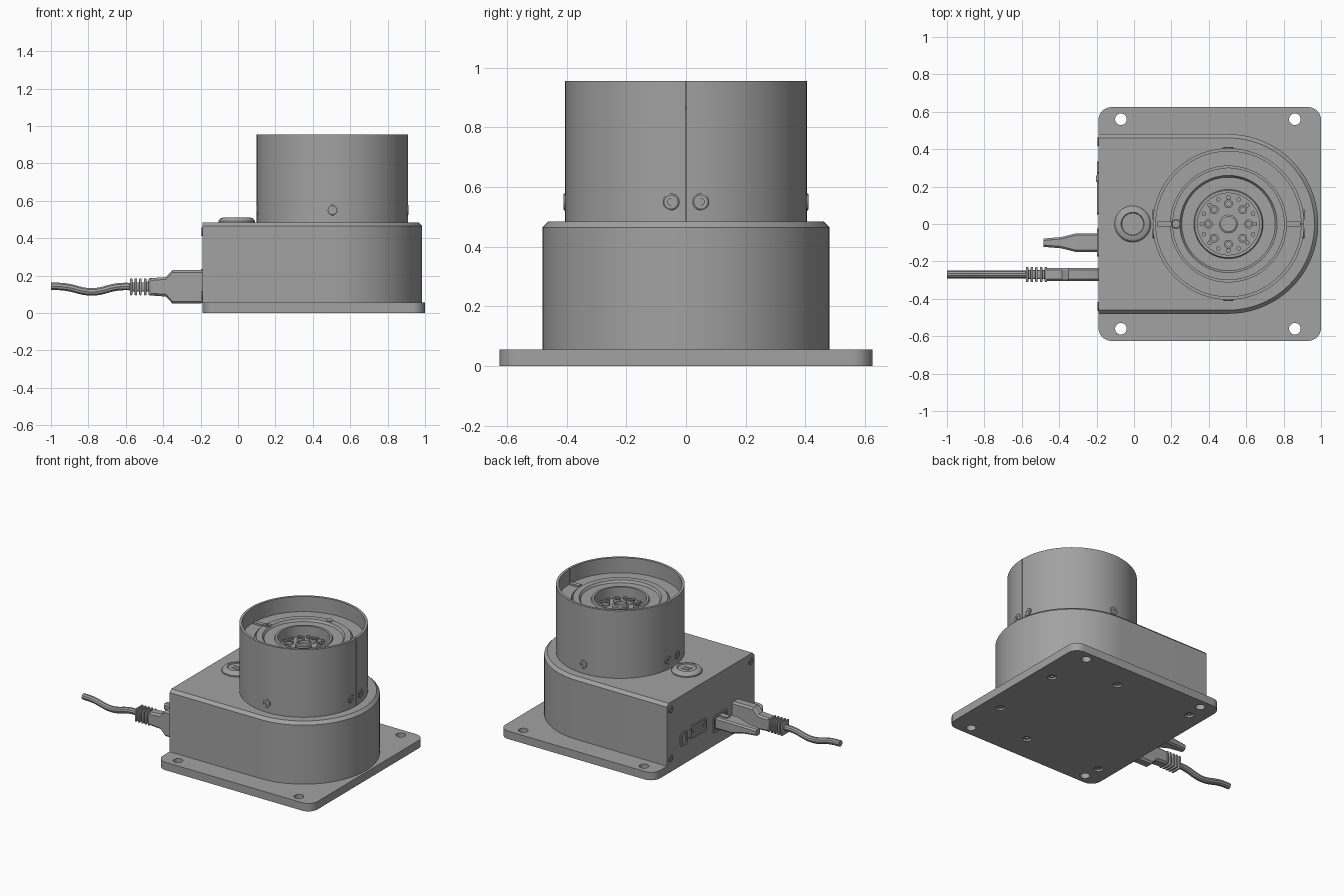
import bpy, bmesh, math
from mathutils import Vector

if "Cube" in bpy.data.objects:
    bpy.data.objects.remove(bpy.data.objects["Cube"], do_unlink=True)

grey = bpy.data.materials.new("metal_grey")
grey.use_nodes = True
colour = (0.36, 0.36, 0.36, 1)
grey.diffuse_color = colour
grey.node_tree.nodes["Principled BSDF"].inputs["Base Color"].default_value = colour

CX = 0.505            # turret axis
LEFT, R = -0.19, 0.48  # flat end and radius of the housing


def shade(ob):
    ob.data.materials.clear()
    ob.data.materials.append(grey)
    bpy.ops.object.select_all(action="DESELECT")
    ob.select_set(True)
    bpy.context.view_layer.objects.active = ob
    bpy.ops.object.shade_smooth_by_angle(angle=math.radians(30))
    return ob


def finish(bm, name):
    bmesh.ops.recalc_face_normals(bm, faces=bm.faces)
    me = bpy.data.meshes.new(name)
    bm.to_mesh(me)
    bm.free()
    ob = bpy.data.objects.new(name, me)
    bpy.context.collection.objects.link(ob)
    return shade(ob)


def loft(name, loops):
    """Skin a series of equal closed loops and cap both ends."""
    bm = bmesh.new()
    rows = [[bm.verts.new(p) for p in loop] for loop in loops]
    n = len(rows[0])
    for a, b in zip(rows, rows[1:]):
        for i in range(n):
            j = (i + 1) % n
            bm.faces.new((a[i], a[j], b[j], b[i]))
    bm.faces.new(rows[0])
    bm.faces.new(rows[-1])
    return finish(bm, name)


def circle(x, y, r, n=24):
    return [(x + r * math.cos(math.tau * i / n), y + r * math.sin(math.tau * i / n)) for i in range(n)]


def lathe(name, profile, origin, axis=(0, 0, 1), n=24):
    """Turn (radius, height) pairs about an axis."""
    q = Vector(axis).to_track_quat("Z", "Y")
    return loft(name, [[Vector(origin) + q @ Vector((x, y, h)) for x, y in circle(0, 0, r, n)]
                       for r, h in profile])


def box(name, lo, hi, bevel=0.0):
    bm = bmesh.new()
    bmesh.ops.create_cube(bm, size=1)
    for v in bm.verts:
        v.co = [(a + b) / 2 + c * (b - a) for a, b, c in zip(lo, hi, v.co)]
    if bevel:
        bmesh.ops.bevel(bm, geom=bm.edges[:], offset=bevel, segments=2, affect="EDGES", profile=0.5)
    return finish(bm, name)


def screw(name, origin, axis, r=0.028):
    lathe(name, [(r, -0.015), (r, 0.003), (r * 0.85, 0.006), (r * 0.4, 0.006), (r * 0.4, -0.004)],
          origin, axis)


def x_section(x, y, z, hy, hz, c):
    """Rectangle with cut corners, facing along x."""
    quarter = [(hy, hz - c), (hy - c, hz)]
    pts = quarter + [(-a, b) for a, b in quarter[::-1]]
    pts += [(-a, -b) for a, b in quarter] + [(a, -b) for a, b in quarter[::-1]]
    return [(x, y + a, z + b) for a, b in pts]


# Base plate: rounded outline with mounting and countersink holes
corner = 0.07
outline = []
for k, (sx, sy) in enumerate([(1, 1), (0, 1), (0, -1), (1, -1)]):
    ox = 1.0 - corner if sx else LEFT + corner
    oy = sy * (0.625 - corner)
    for i in range(9):
        a = math.pi / 2 * (k + i / 8)
        outline.append((ox + corner * math.cos(a), oy + corner * math.sin(a)))
mount_holes = [(x, s * 0.56) for x in (-0.07, 0.86) for s in (1, -1)]
floor_screws = [(x, s * y) for x, y in ((0.88, 0.25), (CX, 0.44), (-0.08, 0.44)) for s in (1, -1)]
cu = bpy.data.curves.new("base_plate", "CURVE")
cu.dimensions, cu.fill_mode, cu.extrude = "2D", "BOTH", 0.0275
rings = [outline] + [circle(x, y, 0.031) for x, y in mount_holes] + [circle(x, y, 0.028) for x, y in floor_screws]
for pts in rings:
    sp = cu.splines.new("POLY")
    sp.points.add(len(pts) - 1)
    for p, (x, y) in zip(sp.points, pts):
        p.co = (x, y, 0, 1)
    sp.use_cyclic_u = True
plate = bpy.data.objects.new("base_plate", cu)
plate.location.z = 0.0275
bpy.context.collection.objects.link(plate)
bpy.ops.object.select_all(action="DESELECT")
plate.select_set(True)
bpy.context.view_layer.objects.active = plate
bpy.ops.object.convert(target="MESH")
shade(bpy.context.object)
for x, y in floor_screws:
    screw("floor_screw", (x, y, 0.014), (0, 0, -1), 0.024)


# Housing: flat at one end, round at the other, chamfered along the top
def housing_loop(off, z):
    arc = [math.pi * (i / 48 - 0.5) for i in range(49)]
    pts = [(CX + (R - off) * math.cos(a), (R - off) * math.sin(a), z) for a in arc]
    return pts + [(LEFT, R - off, z), (LEFT, off - R, z)]


loft("housing", [housing_loop(0, 0.05), housing_loop(0, 0.465), housing_loop(0.02, 0.485)])

# Turret shell: a thin wall wrapped round the axis with a narrow seam
gap, sections = 0.005, []
for i in range(97):
    a = gap + (math.tau - 2 * gap) * i / 96
    sections.append([(CX + r * math.cos(a), r * math.sin(a), z)
                     for r, z in ((0.405, 0.48), (0.405, 0.955), (0.388, 0.955), (0.388, 0.48))])
loft("turret_shell", sections)

# Turret insert: stepped rings round a central well
lathe("turret_insert", [(0.389, 0.48), (0.389, 0.85), (0.31, 0.85), (0.31, 0.835), (0.30, 0.835),
                        (0.30, 0.86), (0.26, 0.86), (0.25, 0.845), (0.185, 0.845), (0.18, 0.855),
                        (0.165, 0.855), (0.165, 0.78)], (CX, 0, 0), n=64)
lathe("hub", [(0.05, 0.77), (0.05, 0.81), (0.04, 0.815), (0.04, 0.79)], (CX, 0, 0))
for x, y in circle(CX, 0, 0.108, 8):
    lathe("hub_bolt", [(0.024, 0.77), (0.024, 0.805), (0.014, 0.805), (0.014, 0.795)], (x, y, 0), n=16)
for x, y in circle(CX, 0, 0.142, 16):
    lathe("hub_pin", [(0.012, 0.77), (0.012, 0.795)], (x, y, 0), n=10)
for x in (0.125, 0.815):
    box("insert_key", (x, -0.014, 0.84), (x + 0.075, 0.014, 0.862))
screw("insert_screw", (0.225, 0, 0.861), (0, 0, 1), 0.024)
lathe("insert_pin", [(0.02, 0.84), (0.02, 0.865)], (CX, 0.285, 0), n=16)

# Turret side screws
for s in (1, -1):
    screw("turret_screw", (CX, s * 0.405, 0.55), (0, s, 0))
    for y in (0.05, -0.05):
        screw("turret_screw", (CX + s * 0.401, y, 0.55), (s, 0, 0))

# Button on the housing lid
lathe("button", [(0.097, 0.48), (0.097, 0.493), (0.088, 0.505), (0.07, 0.512), (0.062, 0.512),
                 (0.058, 0.506)], (-0.007, 0, 0), n=40)
for y in (0.015, -0.015):
    box("button_mark", (-0.035, y - 0.01, 0.5), (0.02, y + 0.01, 0.509))

# Rear panel: corner screws and sockets
for y in (0.44, -0.44):
    for z in (0.095, 0.435):
        screw("panel_screw", (LEFT, y, z), (-1, 0, 0), 0.024)


def socket(name, y, z, hy, hz):
    loft(name, [x_section(LEFT + d, y, z, hy - m, hz - m, 0.01)
                for d, m in ((0.005, 0), (-0.008, 0), (-0.008, 0.012), (-0.001, 0.012))])


socket("switch_socket", 0.30, 0.18, 0.035, 0.05)
socket("data_socket", 0.14, 0.19, 0.09, 0.045)
box("data_contacts", (LEFT - 0.006, 0.08, 0.18), (LEFT + 0.01, 0.2, 0.2))
box("switch_rocker", (LEFT - 0.014, 0.225, 0.17), (LEFT, 0.26, 0.2))
socket("small_plug_socket", -0.10, 0.15, 0.075, 0.06)

# Large plug with ribbed strain relief and wavy cable
PY = -0.27
loft("large_plug", [x_section(x, PY, 0.14, 0.036, h, 0.012)
                    for x, h in ((LEFT, 0.086), (-0.2, 0.09), (-0.35, 0.09), (-0.385, 0.052), (-0.47, 0.046))])
box("strain_core", (-0.58, PY - 0.024, 0.116), (-0.46, PY + 0.024, 0.164), 0.006)
for i in range(5):
    x = -0.578 + i * 0.025
    box("strain_rib", (x, PY - 0.04, 0.095), (x + 0.013, PY + 0.04, 0.185), 0.004)
path = bpy.data.curves.new("cable", "CURVE")
path.dimensions, path.bevel_depth, path.bevel_resolution = "3D", 0.021, 3
path.use_fill_caps = True
sp = path.splines.new("BEZIER")
stations = [(-1.0, 0.143), (-0.93, 0.14), (-0.78, 0.113), (-0.64, 0.14), (-0.56, 0.142)]
sp.bezier_points.add(len(stations) - 1)
for p, (x, z) in zip(sp.bezier_points, stations):
    p.co = (x, PY, z)
    p.handle_left_type = p.handle_right_type = "AUTO"
cable = bpy.data.objects.new("cable", path)
bpy.context.collection.objects.link(cable)
bpy.ops.object.select_all(action="DESELECT")
cable.select_set(True)
bpy.context.view_layer.objects.active = cable
bpy.ops.object.convert(target="MESH")
shade(bpy.context.object)

# Small plug tapering into a short lead
loft("small_plug", [x_section(x, -0.10, 0.15, hy, hz, c)
                    for x, hy, hz, c in ((LEFT, 0.05, 0.04, 0.01), (-0.31, 0.05, 0.04, 0.01),
                                         (-0.39, 0.03, 0.028, 0.01), (-0.485, 0.022, 0.022, 0.01))])
box("small_plug_latch", (-0.26, -0.12, 0.185), (LEFT, -0.08, 0.198))
